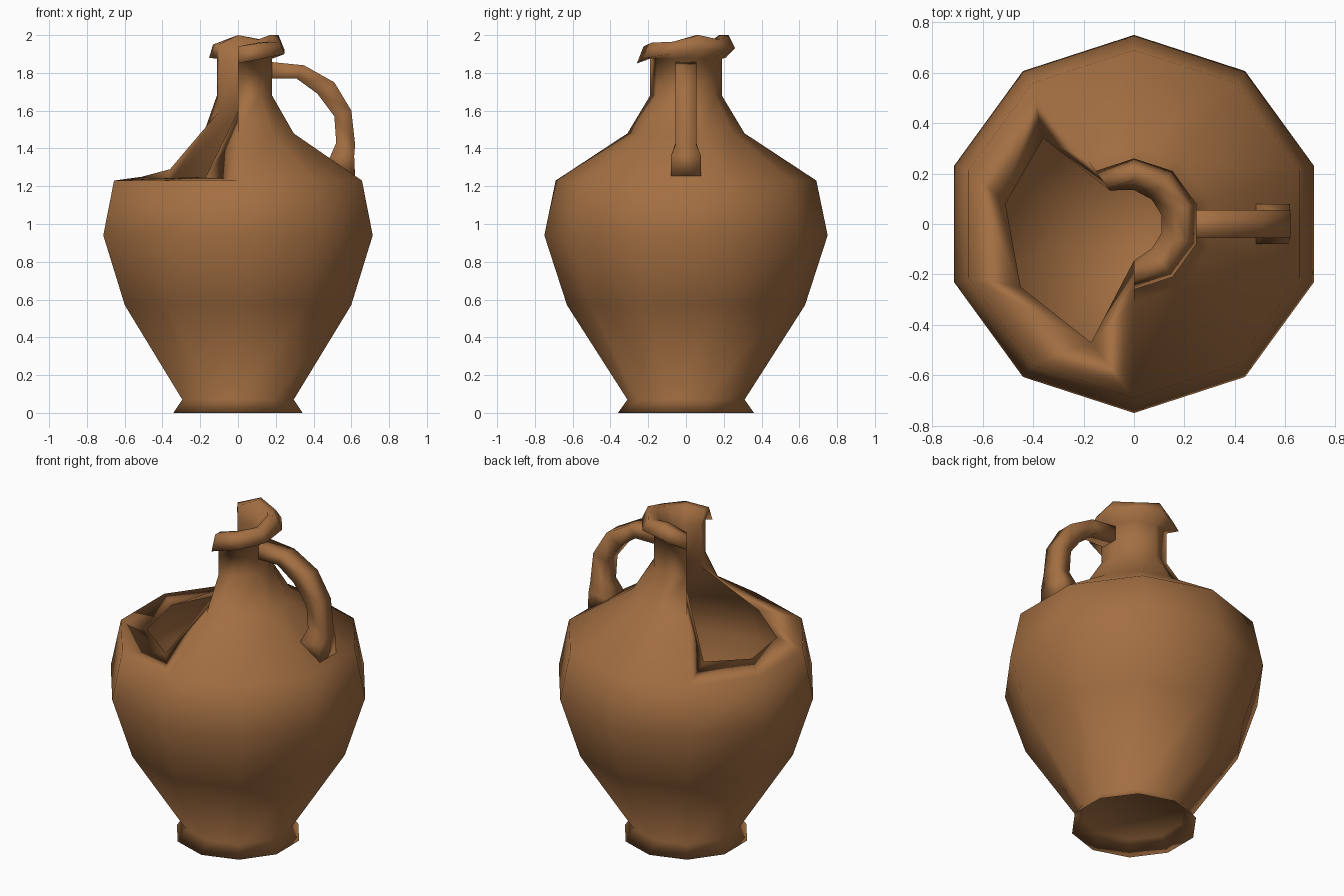
import bpy, bmesh, math
from mathutils import Vector

if "Cube" in bpy.data.objects:
    bpy.data.objects.remove(bpy.data.objects["Cube"])

clay = bpy.data.materials.new("brown_clay")
clay.diffuse_color = (0.37, 0.16, 0.055, 1)
clay.use_nodes = True
clay.node_tree.nodes["Principled BSDF"].inputs["Base Color"].default_value = clay.diffuse_color


def polar(r, k, z):
    """Point on the ten-sided lathe; side 0 starts at the front."""
    a = math.radians(-90 + 36 * k)
    return (r * math.cos(a), r * math.sin(a), z)


def ring(bm, r, z, n):
    """Ring of n points; r and z may be a number or one value per point."""
    pick = lambda v, k: v[k] if isinstance(v, list) else v
    return [bm.verts.new(polar(pick(r, k), k, pick(z, k))) for k in range(n)]


def skin(bm, rings, closed):
    """Bridge consecutive rings with quads."""
    for a, b in zip(rings, rings[1:]):
        for k in range(len(a) if closed else len(a) - 1):
            n = (k + 1) % len(a)
            bm.faces.new((a[k], a[n], b[n], b[k]))


def finish(bm, name):
    bmesh.ops.recalc_face_normals(bm, faces=bm.faces)
    for f in bm.faces:
        f.smooth = True
    me = bpy.data.meshes.new(name)
    bm.to_mesh(me)
    bm.free()
    me.materials.append(clay)
    ob = bpy.data.objects.new(name, me)
    bpy.context.collection.objects.link(ob)
    return ob


bm = bmesh.new()
# Foot and belly, outside and hollow inside, as full rings
outer = [ring(bm, r, z, 10) for r, z in
         [(0.29, 0.075), (0.36, 0.0), (0.31, 0.07), (0.63, 0.57), (0.75, 0.94), (0.69, 1.23)]]
inner = [ring(bm, r, z, 10) for r, z in
         [(0.27, 0.12), (0.58, 0.58), (0.70, 0.94), (0.64, 1.20)]]
for part in (outer, inner):
    skin(bm, part, True)
    bm.faces.new(part[0])

# Neck and uneven lip, only on the unbroken side
lip_low = [1.85, 1.88, 1.90, 1.92, 1.92, 1.93, 1.88]
lip_top = [1.94, 1.96, 1.965, 2.0, 1.975, 2.0, 1.95]
neck_in = [0.145, 0.12, 0.115, 0.115, 0.12, 0.135, 0.165]
up = [ring(bm, r, z, 7) for r, z in
      [(0.31, 1.48), (0.19, 1.68), (0.19, 1.875), (0.26, lip_low), (0.225, lip_top),
       (0.175, lip_top), (neck_in, 1.86), (neck_in, 1.60)]]
skin(bm, [outer[-1][:7]] + up + [inner[-1][:7]], False)

# Ragged edge of the broken shoulder joins outside to inside
B = [bm.verts.new(p) for p in [(-0.36, 0.34, 1.29), (-0.51, 0.08, 1.25),
                               (-0.45, -0.25, 1.24), (-0.17, -0.47, 1.25)]]
for V, U in ((outer[-1], up[0]), (inner[-1], up[-1])):
    bm.faces.new((V[6], B[0], U[6]))
    for i in range(3):
        bm.faces.new((V[6 + i], V[7 + i], B[i + 1], B[i]))
    bm.faces.new((V[9], V[0], B[3]))
    bm.faces.new((V[0], U[0], B[3]))

# Broken side edges of the neck, pairing outside with inside
for k, b in ((0, B[3]), (6, B[0])):
    bm.faces.new((up[0][k], up[7][k], b))
    bm.faces.new((up[0][k], up[1][k], up[7][k]))
    bm.faces.new((up[1][k], up[2][k], up[6][k], up[7][k]))
    bm.faces.new((up[2][k], up[3][k], up[4][k], up[5][k], up[6][k]))
finish(bm, "broken_jug")

# Handle: flat-sided strap through outer and inner edge points (x, z) with half width
bm = bmesh.new()
sections = [((0.15, 1.86), (0.15, 1.77), 0.055), ((0.35, 1.84), (0.31, 1.77), 0.055),
            ((0.51, 1.75), (0.42, 1.69), 0.055), ((0.60, 1.60), (0.51, 1.57), 0.055),
            ((0.62, 1.42), (0.52, 1.43), 0.055), ((0.615, 1.36), (0.485, 1.35), 0.08),
            ((0.62, 1.25), (0.50, 1.29), 0.08)]
loops = [[bm.verts.new((p[0], s * w, p[1])) for p, s in ((o, 1), (i, 1), (i, -1), (o, -1))]
         for o, i, w in sections]
skin(bm, loops, True)
bm.faces.new(loops[0])
bm.faces.new(loops[-1])
finish(bm, "handle")
